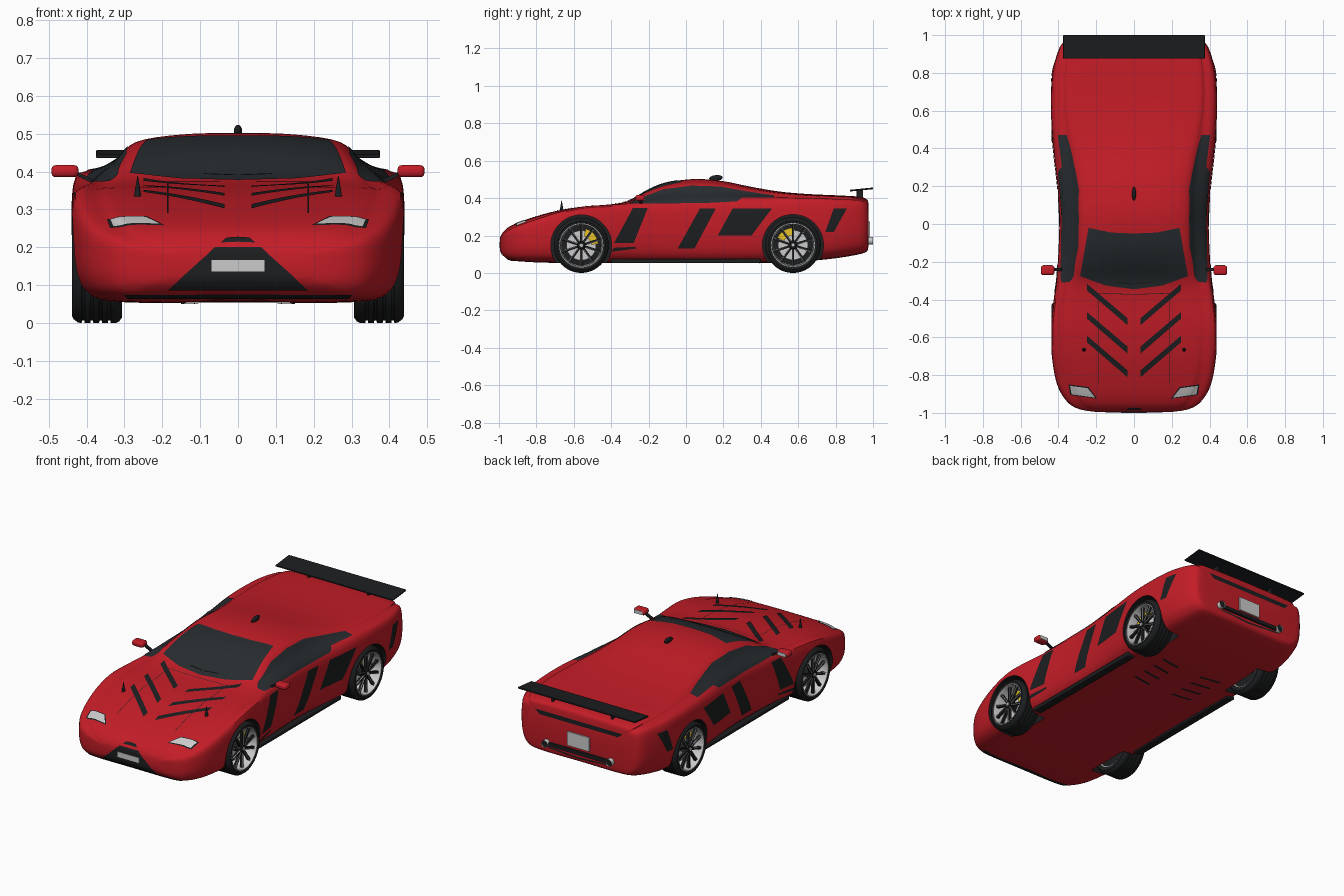
import bpy, bmesh, math
from mathutils import Matrix, Vector
from mathutils.bvhtree import BVHTree

if "Cube" in bpy.data.objects:
    bpy.data.objects.remove(bpy.data.objects["Cube"])


def material(name, *rgb):
    m = bpy.data.materials.new(name)
    m.diffuse_color = (*rgb, 1)
    m.use_nodes = True
    m.node_tree.nodes["Principled BSDF"].inputs["Base Color"].default_value = m.diffuse_color
    return m


RED = material("red_paint", .55, .012, .02)
BLACK = material("black_trim", .012, .013, .014)
GLASS = material("dark_glass", .02, .025, .028)
SILVER = material("silver", .55, .56, .57)
WHITE = material("plate_white", .8, .8, .78)
YELLOW = material("caliper_yellow", .8, .55, .02)
T, S, R = Matrix.Translation, (lambda *s: Matrix.Diagonal((*s, 1))), Matrix.Rotation


def finish(name, me, mat, mirror=False, bevel=0):
    ob = bpy.data.objects.new(name, me)
    bpy.context.collection.objects.link(ob)
    me.materials.append(mat)
    if bevel:
        b = ob.modifiers.new("bevel", 'BEVEL')
        b.width, b.segments = bevel, 3
    if mirror:
        ob.modifiers.new("mirror", 'MIRROR')
    return ob


def mesh(name, verts, faces, mat, mirror=False):
    me = bpy.data.meshes.new(name)
    me.from_pydata(verts, [], faces)
    return finish(name, me, mat, mirror)


def solid(name, op, mats, mat, mirror=False, bevel=0, **kw):
    """One object from several transformed primitives."""
    bm = bmesh.new()
    for m in mats:
        op(bm, matrix=m, **kw)
    me = bpy.data.meshes.new(name)
    bm.to_mesh(me)
    bm.free()
    return finish(name, me, mat, mirror, bevel)


CUBE, CONE, BALL = bmesh.ops.create_cube, bmesh.ops.create_cone, bmesh.ops.create_uvsphere


def box(name, c, s, mat, mirror=False, bevel=0, rot=Matrix()):
    return solid(name, CUBE, [T(c) @ rot @ S(*s)], mat, mirror, bevel)


def lathe(name, prof, y, z, mat, a0=0, a1=360, n=48):
    """Closed (x, radius) profile turned about an x-parallel axis, mirrored."""
    k, v, f = len(prof), [], []
    for i in range(n + 1):
        a = math.radians(a0 + (a1 - a0) * i / n)
        v += [(x, y + r * math.cos(a), z + r * math.sin(a)) for x, r in prof]
    for i in range(n):
        for j in range(k):
            f.append((i*k + j, i*k + (j+1) % k, i*k + k + (j+1) % k, i*k + k + j))
    ob = mesh(name, v, f, mat, True)
    bm = bmesh.new()
    bm.from_mesh(ob.data)
    bmesh.ops.remove_doubles(bm, verts=bm.verts, dist=1e-5)
    bmesh.ops.recalc_face_normals(bm, faces=bm.faces)
    bm.to_mesh(ob.data)
    bm.free()
    return ob


def spline(pts, n, closed):
    """Catmull-Rom through tuples of any size."""
    out, L = [], len(pts)
    get = lambda i: pts[i % L] if closed else pts[max(0, min(L - 1, i))]
    for i in range(L if closed else L - 1):
        for s in range(n):
            t = s / n
            out.append(tuple(.5 * (2*b + (c-a)*t + (2*a-5*b+4*c-d)*t*t + (3*b-a-3*c+d)*t**3)
                             for a, b, c, d in zip(get(i-1), get(i), get(i+1), get(i+2))))
    return out if closed else out + [pts[-1]]


# Body loft: y, half width, bottom z, shoulder z, top z, top half width
stations = [
    (-.995, .20, .12, .18, .188, .15), (-.98, .29, .095, .20, .215, .20),
    (-.94, .355, .07, .225, .25, .25), (-.85, .407, .06, .26, .287, .30),
    (-.70, .435, .055, .31, .33, .32), (-.55, .44, .055, .345, .355, .33),
    (-.40, .425, .055, .355, .367, .32), (-.30, .41, .055, .36, .388, .30),
    (-.20, .403, .055, .362, .445, .28), (-.10, .398, .055, .365, .483, .27),
    (.05, .395, .055, .368, .502, .27), (.20, .405, .055, .375, .49, .27),
    (.35, .422, .055, .38, .46, .29), (.50, .436, .057, .385, .435, .32),
    (.65, .44, .065, .385, .422, .34), (.80, .432, .08, .382, .415, .34),
    (.92, .40, .10, .375, .408, .33), (.965, .37, .115, .36, .395, .31),
    (.975, .34, .14, .34, .375, .28)]
bv, bf = [], []
rows = spline(stations, 5, False)
for y, w, zb, zs, zr, wr in rows:
    h, t = zs - zb, zr - zs
    half = [(.7*w, zb), (.9*w, zb + .08*h), (.98*w, zb + .3*h), (w, zb + .65*h), (.975*w, zs),
            ((wr + .93*w) / 2, zs + .46*t), (wr, zs + .82*t), (.55*wr, zs + .97*t)]
    ring = [(0, zb)] + half + [(0, zr)] + [(-x, z) for x, z in reversed(half)]
    bv += [(x, y, z) for x, z in spline(ring, 4, True)]
K = len(bv) // len(rows)
for i in range(len(rows) - 1):
    bf += [(i*K + j, i*K + (j+1) % K, i*K + K + (j+1) % K, i*K + K + j) for j in range(K)]
bf += [tuple(range(K))[::-1], tuple(range(len(bv) - K, len(bv)))]
body = mesh("body", bv, bf, RED)
body.data.materials.append(BLACK)
bm = bmesh.new()
bm.from_mesh(body.data)
bmesh.ops.recalc_face_normals(bm, faces=bm.faces)
bm.to_mesh(body.data)
bm.free()
skin = BVHTree.FromPolygons(bv, bf)

# Wheel arches cut out of the body, lined in black
AXLES = ((-.56, .147), (.572, .149))
cut = solid("arch_cutter", CONE, [T((sx * .39, y, z)) @ R(math.pi/2, 4, 'Y') for sx in (-1, 1) for y, z in AXLES],
            RED, cap_ends=True, segments=48, radius1=.163, radius2=.163, depth=.22)
cut.data.materials.append(BLACK)
for p in cut.data.polygons:
    p.material_index = 1
cut.hide_render = True
mod = body.modifiers.new("arches", 'BOOLEAN')
mod.object, mod.operation, mod.solver = cut, 'DIFFERENCE', 'EXACT'
bpy.context.view_layer.objects.active = body
bpy.ops.object.modifier_apply(modifier="arches")
bpy.data.objects.remove(cut)

VIEWS = {"top": (lambda u, v: (u, v, 3), (0, 0, -1)), "under": (lambda u, v: (u, v, -3), (0, 0, 1)),
         "front": (lambda u, v: (u, -3, v), (0, 1, 0)), "back": (lambda u, v: (u, 3, v), (0, -1, 0)),
         "side": (lambda u, v: (3, u, v), (-1, 0, 0))}


def patch(name, view, lo, hi, mat, off=.003, nu=24, nv=10):
    """Panel between two polylines, projected onto the body and mirrored."""
    def at(p, t):
        t *= len(p) - 1
        i = min(int(t), len(p) - 2)
        return Vector(p[i]).lerp(Vector(p[i+1]), t - i)
    org, d = VIEWS[view]
    d, v = Vector(d), []
    for i in range(nu + 1):
        for j in range(nv + 1):
            o = Vector(org(*at(lo, i/nu).lerp(at(hi, i/nu), j/nv)))
            p, n, _, _ = skin.ray_cast(o, d)
            if p is None:
                p, n, _, _ = skin.find_nearest(o + d * 2.6)
            q = p + (n if n.dot(d) < 0 else -n) * off
            v.append((max(q.x, 0) if o.x > 1e-6 else 0, q.y, q.z))
    m = nv + 1
    f = [(i*m + j, i*m + m + j, i*m + m + j + 1, i*m + j + 1) for i in range(nu) for j in range(nv)]
    ob = mesh(name, v, f, mat, True)
    if ob.data.polygons[len(f) // 2].normal.dot(d) > 0:
        ob.data.flip_normals()


# Glass
patch("windshield", "top", [(0, -.345), (.15, -.325), (.285, -.275)], [(0, -.05), (.12, -.045), (.24, -.02)], GLASS)
patch("side_window", "side", [(-.31, .37), (-.1, .37), (.1, .372), (.27, .38), (.30, .40), (.47, .40)],
      [(-.27, .39), (-.12, .445), (.03, .465), (.18, .46), (.32, .435), (.47, .412)], GLASS, nu=50)
patch("wiper", "top", [(.005, -.318), (.09, -.308)], [(.005, -.312), (.09, -.302)], BLACK, .009)
# Hood stripes, seams and lamps
for k, y in enumerate((-.535, -.685, -.81)):
    patch(f"hood_stripe_{k}", "top", [(.035, y), (.25, y + .185)], [(.035, y + .037), (.25, y + .22)], BLACK)
patch("hood_seam", "top", [(.184, -.84), (.184, -.37)], [(.187, -.84), (.187, -.37)], BLACK, .002, nv=1)
patch("cowl_seam", "top", [(0, -.374), (.24, -.366)], [(0, -.371), (.24, -.363)], BLACK, .002, nv=1)
patch("headlight", "top", [(.205, -.918), (.33, -.90)], [(.245, -.868), (.338, -.855)], SILVER, .004)
patch("headlight_frame", "top", [(.195, -.924), (.338, -.905)], [(.242, -.862), (.346, -.849)], BLACK, .002)
# Nose panel and lip
patch("nose_panel", "front", [(0, .088), (.185, .088)], [(0, .20), (.06, .20)], BLACK)
patch("nose_vent", "front", [(0, .213), (.045, .211)], [(0, .226), (.03, .224)], BLACK)
patch("front_lip", "front", [(0, .066), (.29, .066)], [(0, .078), (.30, .076)], BLACK)
box("front_plate", (0, -.998, .151), (.14, .006, .03), WHITE)
# Side stripes and skirts
for k, (a, b, c, d, zl) in enumerate([(-.385, -.28, -.285, -.205, .16), (-.045, .045, .075, .16, .13),
                                      (.17, .35, .25, .46, .20), (.745, .79, .79, .86, .22)]):
    patch(f"side_stripe_{k}", "side", [(a, zl), (b, zl)], [(c, .345), (d, .345)], BLACK)
patch("front_arch_vent", "side", [(-.40, .115), (-.27, .13)], [(-.385, .135), (-.27, .14)], BLACK)
box("side_skirt", (.355, 0, .063), (.05, .80, .022), BLACK, True, .005)
for k in range(4):
    y = .22 + .08 * k
    patch(f"floor_slot_{k}", "under", [(.08, y), (.2, y + .02)], [(.08, y + .015), (.2, y + .035)], BLACK, nv=2)
# Tail
patch("tail_strip", "back", [(0, .325), (.25, .325)], [(0, .35), (.28, .35)], BLACK)
patch("rear_slat", "back", [(0, .133), (.19, .145)], [(0, .143), (.2, .153)], BLACK)
box("rear_plate", (0, .979, .235), (.14, .008, .08), SILVER)
box("exhaust_bar", (0, .975, .17), (.40, .025, .02), BLACK)
solid("exhaust_tip", CONE, [T((.205, .965, .172)) @ R(math.pi/2, 4, 'X')], SILVER, True,
      cap_ends=False, segments=24, radius1=.02, radius2=.02, depth=.07)
solid("exhaust_bore", CONE, [T((.205, .965, .172)) @ R(math.pi/2, 4, 'X')], BLACK, True,
      cap_ends=True, segments=24, radius1=.017, radius2=.017, depth=.06)
# Wing
box("wing", (0, .938, .446), (.75, .125, .009), BLACK, bevel=.003, rot=R(.1, 4, 'X'))
box("wing_post", (.19, .93, .42), (.012, .035, .045), BLACK, True)
# Door mirrors, roof fin, hood cones
box("door_mirror", (.457, -.245, .401), (.072, .05, .032), RED, True, .012)
box("mirror_glass", (.457, -.219, .401), (.052, .004, .02), SILVER, True)
box("mirror_arm", (.408, -.24, .386), (.06, .016, .01), BLACK, True, rot=R(-.45, 4, 'Y'))
solid("roof_fin", BALL, [T((0, .16, .507)) @ R(.1, 4, 'X') @ S(.011, .037, .016)], BLACK,
      u_segments=16, v_segments=10, radius=1)
solid("hood_cone", CONE, [T((.265, -.665, .348))], BLACK, True,
      cap_ends=True, segments=20, radius1=.014, radius2=.001, depth=.08)

# Wheels
for tag, (y, z), cal in (("front", AXLES[0], 15), ("rear", AXLES[1], 95)):
    r = z
    tyre = [(.308, .112), (.306, .132), (.314, r - .004), (.322, r)]
    for x in (.34, .363, .386, .409):
        tyre += [(x - .004, r), (x - .003, r - .006), (x + .003, r - .006), (x + .004, r)]
    tyre += [(.422, r - .001), (.434, r - .010), (.438, .130), (.434, .117), (.425, .112)]
    lathe(f"{tag}_tyre", tyre, y, z, BLACK, n=64)
    lathe(f"{tag}_rim", [(.31, .106), (.31, .114), (.434, .119), (.435, .114), (.42, .109)], y, z, SILVER, n=64)
    lathe(f"{tag}_backplate", [(.32, 0), (.32, .108), (.325, .108), (.325, 0)], y, z, BLACK)
    lathe(f"{tag}_brake_disc", [(.36, 0), (.36, .08), (.372, .08), (.372, 0)], y, z, SILVER)
    lathe(f"{tag}_caliper", [(.35, .052), (.35, .092), (.395, .092), (.395, .052)], y, z, YELLOW, cal - 10, cal + 60, 12)
    lathe(f"{tag}_hub", [(.38, 0), (.38, .024), (.42, .024), (.428, .018), (.428, 0)], y, z, BLACK, n=24)
    lathe(f"{tag}_hub_cap", [(.42, 0), (.42, .011), (.432, .009), (.432, 0)], y, z, SILVER, n=24)
    spin = [T((0, y, z)) @ R(math.radians(36 * k), 4, 'X') for k in range(10)]
    solid(f"{tag}_spokes", CUBE, [m @ T((.416, 0, .066)) @ S(.014, .013, .096) for m in spin], BLACK, True)
    solid(f"{tag}_spoke_edges", CUBE, [m @ T((.4235, .005, .068)) @ S(.004, .003, .09) for m in spin], SILVER, True)

# Smooth shading with sharp edges kept
bpy.ops.object.select_all(action='SELECT')
bpy.ops.object.shade_smooth_by_angle(angle=math.radians(35))
